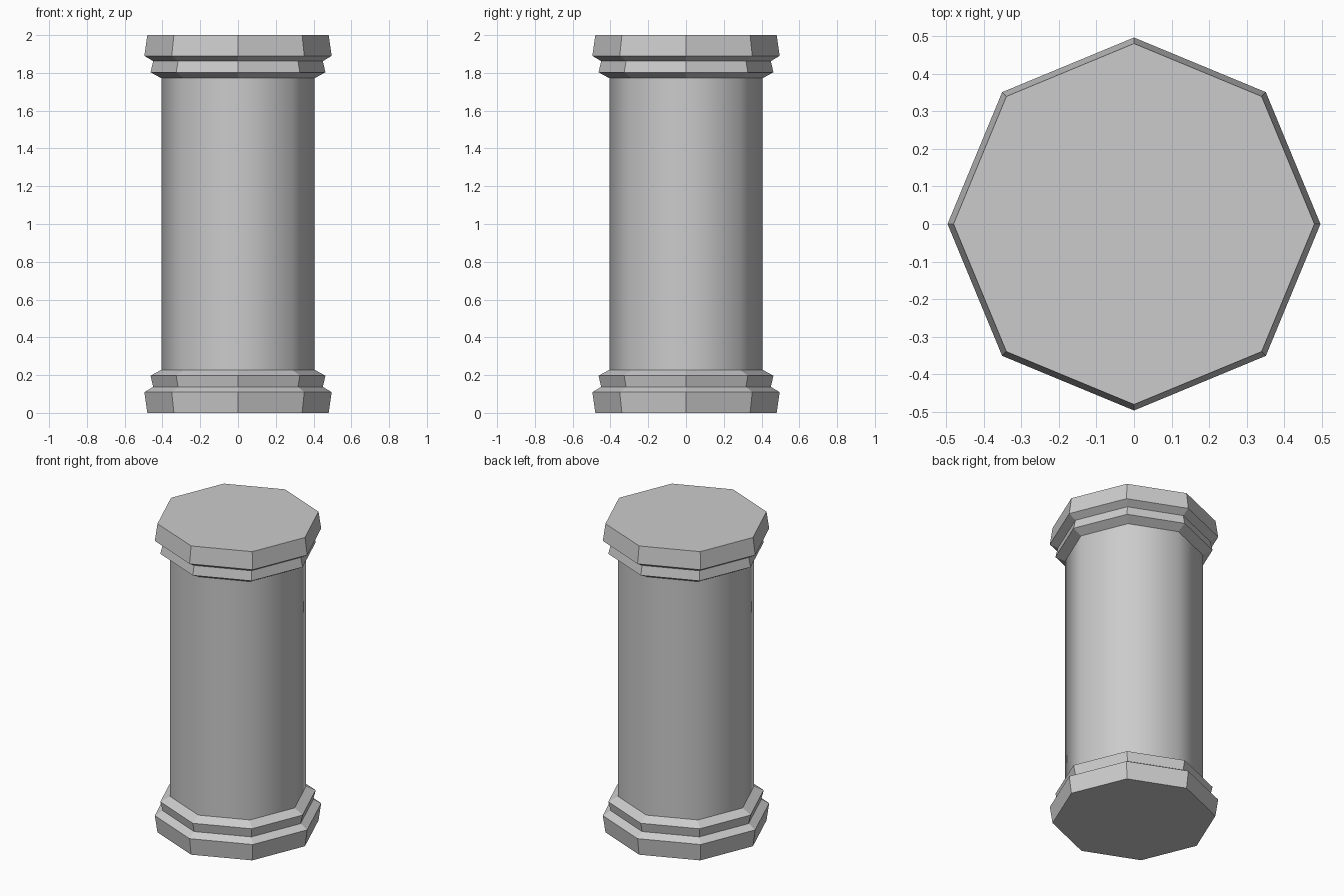
import bpy, bmesh
from math import cos, sin, pi

if "Cube" in bpy.data.objects:
    bpy.data.objects.remove(bpy.data.objects["Cube"])

SIDES = 8
HEIGHT = 2.0
SHAFT_R = 0.406
# (radius, z) moulding steps from the floor up to the shaft
MOULDING = [(0.48, 0.0), (0.496, 0.11), (0.449, 0.138), (0.463, 0.197), (SHAFT_R, 0.228)]


def lathe(name, profile, cap=None, smooth=False):
    """Eight-sided turned part; cap is the index of the ring to close."""
    bm = bmesh.new()
    rings = [[bm.verts.new((r * cos(2 * pi * i / SIDES), r * sin(2 * pi * i / SIDES), z))
              for i in range(SIDES)] for r, z in profile]
    for low, high in zip(rings, rings[1:]):
        for i in range(SIDES):
            j = (i + 1) % SIDES
            bm.faces.new((low[i], low[j], high[j], high[i])).smooth = smooth
    if cap is not None:
        ring = rings[cap]
        bm.faces.new(ring if cap == -1 else ring[::-1])
    mesh = bpy.data.meshes.new(name)
    bm.to_mesh(mesh)
    bm.free()
    obj = bpy.data.objects.new(name, mesh)
    bpy.context.collection.objects.link(obj)
    return obj


# Stepped base, and the capital as its upside-down copy
lathe("base", MOULDING, cap=0)
lathe("capital", [(r, HEIGHT - z) for r, z in reversed(MOULDING)], cap=-1)

# Smooth-shaded octagonal shaft, open where it meets the mouldings
z0 = MOULDING[-1][1]
lathe("shaft", [(SHAFT_R, z0), (SHAFT_R, HEIGHT - z0)], smooth=True)
